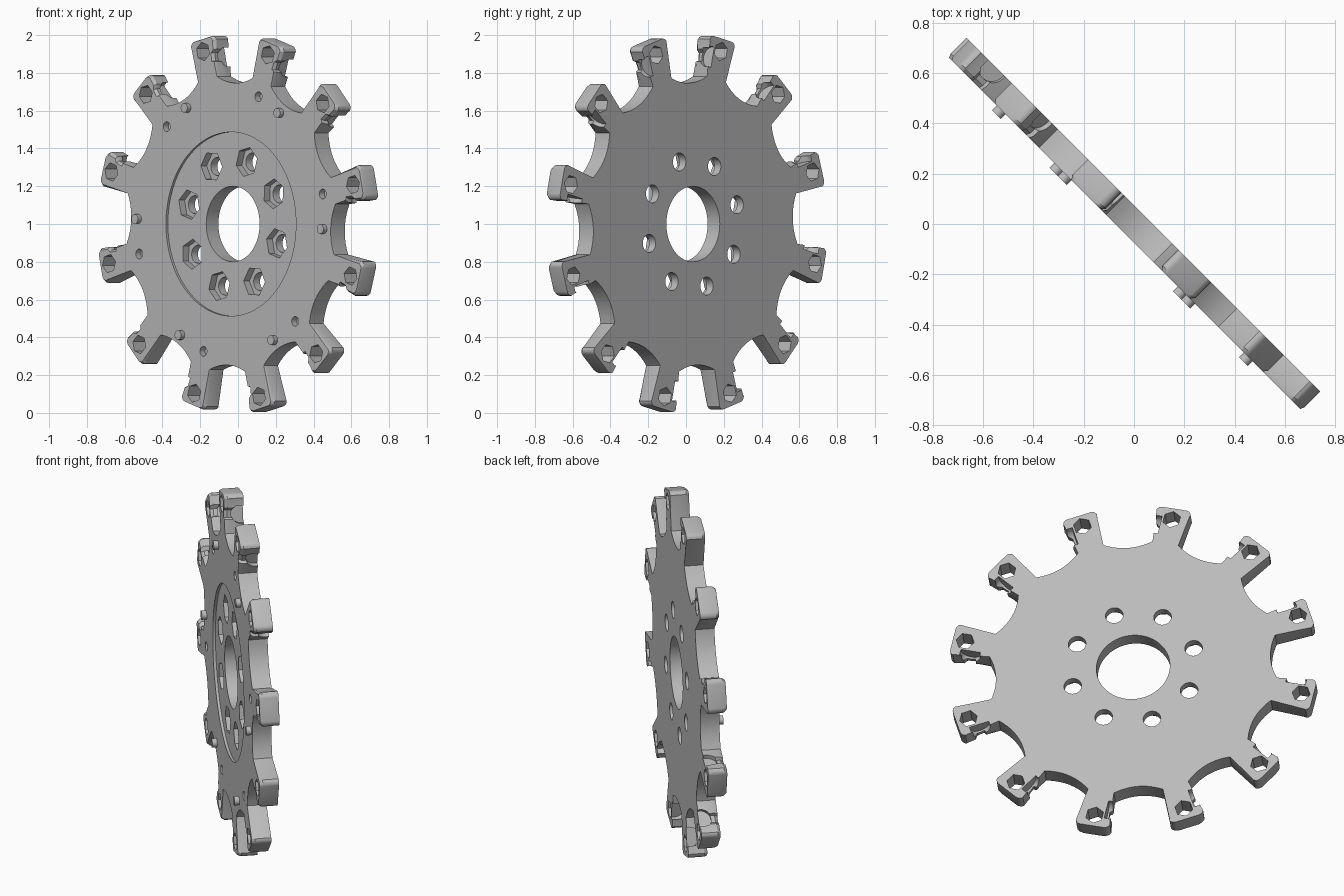
import bpy, bmesh, math
from mathutils import Matrix, Vector

cube = bpy.data.objects.get("Cube")
if cube:
    bpy.data.objects.remove(cube)

# Plate thickness levels along the wheel axis
BACK, FRONT, EDGE = -0.053, 0.053, 0.036
TOOTH_ANGLE = 12.9

# Stand the wheel upright, axis level and turned 45 degrees
c = math.sqrt(0.5)
PLACE = Matrix(((c, 0, -c, 0), (-c, 0, -c, 0), (0, 1, 0, 1), (0, 0, 0, 1)))

steel = bpy.data.materials.new("grey_steel")
steel.use_nodes = True
grey = (0.5, 0.5, 0.5, 1)
steel.diffuse_color = grey
steel.node_tree.nodes["Principled BSDF"].inputs["Base Color"].default_value = grey


def make_object(name, bm):
    bmesh.ops.recalc_face_normals(bm, faces=bm.faces)
    mesh = bpy.data.meshes.new(name)
    bm.to_mesh(mesh)
    bm.free()
    mesh.materials.append(steel)
    obj = bpy.data.objects.new(name, mesh)
    bpy.context.collection.objects.link(obj)
    obj.matrix_world = PLACE
    return obj


def cylinders(name, count, start, ring, radius, low, high, sides=32):
    """Ring of prisms along the wheel axis, flats facing the hub."""
    bm = bmesh.new()
    for i in range(count):
        turn = Matrix.Rotation(math.radians(start) + math.tau * i / count, 4, 'Z')
        shift = Matrix.Translation((ring, 0, (low + high) / 2))
        flat = Matrix.Rotation(math.pi / 2, 4, 'Z')
        bmesh.ops.create_cone(bm, cap_ends=True, segments=sides, radius1=radius,
                              radius2=radius, depth=high - low,
                              matrix=turn @ shift @ flat)
    return make_object(name, bm)


def flank(r):
    return 0.072 + (r - 0.785) * 0.11


def tooth_profile(trim):
    """One tooth as (radial, lateral) points; trim narrows it for the chamfer."""
    notch = [(0.785, 0), (0.865, 0), (0.872, 0.018), (0.915, 0.018),
             (0.93, 0), (0.972, 0)]
    pts = [(r, -flank(r) + d + trim * (r > 0.8)) for r, d in notch]
    tip, rad = 1.005 - trim * 0.4, 0.03
    half = flank(tip) - trim
    for side in (-1, 1):
        arc = [(tip - rad + rad * math.sin(a), side * (half - rad + rad * math.cos(a)))
               for a in (math.radians(d) for d in (15, 35, 55, 75, 90))]
        pts += arc if side < 0 else arc[::-1]
    pts += [(0.972, flank(0.972) - trim), (0.785, flank(0.785))]
    return pts


def outline(trim):
    """Twelve teeth joined by hollow arcs."""
    pts = []
    for i in range(12):
        a = math.radians(TOOTH_ANGLE + 30 * i)
        turn = Matrix.Rotation(a, 2)
        pts += [turn @ Vector(p) for p in tooth_profile(trim)]
        start = pts[-1]
        end = Matrix.Rotation(a + math.tau / 12, 2) @ Vector((0.785, -flank(0.785)))
        inward = -(start + end).normalized() * 0.03
        for k in range(1, 10):
            t = k / 10
            pts.append(start.lerp(end, t) + inward * 4 * t * (1 - t))
    return pts


# Toothed plate with chamfered tooth edges on its front
bm = bmesh.new()
rings = [[bm.verts.new((p.x, p.y, z)) for p in outline(trim)]
         for trim, z in ((0, BACK), (0, EDGE), (0.012, FRONT))]
n = len(rings[0])
for lower, upper in zip(rings, rings[1:]):
    for i in range(n):
        j = (i + 1) % n
        bm.faces.new((lower[i], lower[j], upper[j], upper[i]))
bm.faces.new(rings[0][::-1])
bm.faces.new(rings[-1])
plate = make_object("toothed_wheel", bm)

# Round side pockets in the notched flank, opening to the back
bm = bmesh.new()
for i in range(12):
    turn = Matrix.Rotation(math.radians(TOOTH_ANGLE + 30 * i), 4, 'Z')
    shift = Matrix.Translation((0.893, -flank(0.893) + 0.012, BACK + 0.012))
    tilt = Matrix.Rotation(math.pi / 2, 4, 'X')
    bmesh.ops.create_cone(bm, cap_ends=True, segments=28, radius1=0.056, radius2=0.056,
                          depth=0.034, matrix=turn @ shift @ tilt)
cutters = [make_object("side_pocket_cutter", bm)]

# Hub recess, bore, bolt holes, nut pockets, tooth sockets and dowel holes
cutters += [
    cylinders("recess_cutter", 1, 0, 0, 0.487, FRONT - 0.015, 0.2, 96),
    cylinders("bore_cutter", 1, 0, 0, 0.2, -0.2, 0.2, 64),
    cylinders("nut_pocket_cutter", 8, 27.7, 0.344, 0.08, -0.005, 0.2, 6),
    cylinders("bolt_hole_cutter", 8, 27.7, 0.344, 0.048, -0.2, 0.2),
    cylinders("tooth_socket_cutter", 12, TOOTH_ANGLE, 0.937, 0.05, -0.2, 0.2, 6),
    cylinders("dowel_hole_cutter", 6, 13, 0.705, 0.026, 0.015, 0.2, 24),
]
for cutter in cutters:
    cutter.hide_render = True
    mod = plate.modifiers.new(cutter.name, 'BOOLEAN')
    mod.operation = 'DIFFERENCE'
    mod.solver = 'EXACT'
    mod.object = cutter

# Bake the cuts, then drop the cutters
bpy.context.view_layer.update()
cut_mesh = bpy.data.meshes.new_from_object(
    plate.evaluated_get(bpy.context.evaluated_depsgraph_get()))
plate.modifiers.clear()
plate.data = cut_mesh
for cutter in cutters:
    bpy.data.objects.remove(cutter)

# Dowel pins on the front
pins = cylinders("dowel_pins", 6, 57.8, 0.695, 0.025, FRONT - 0.01, FRONT + 0.027, 24)

for obj in (plate, pins):
    bpy.ops.object.select_all(action='DESELECT')
    obj.select_set(True)
    bpy.context.view_layer.objects.active = obj
    bpy.ops.object.shade_smooth_by_angle(angle=math.radians(25))
